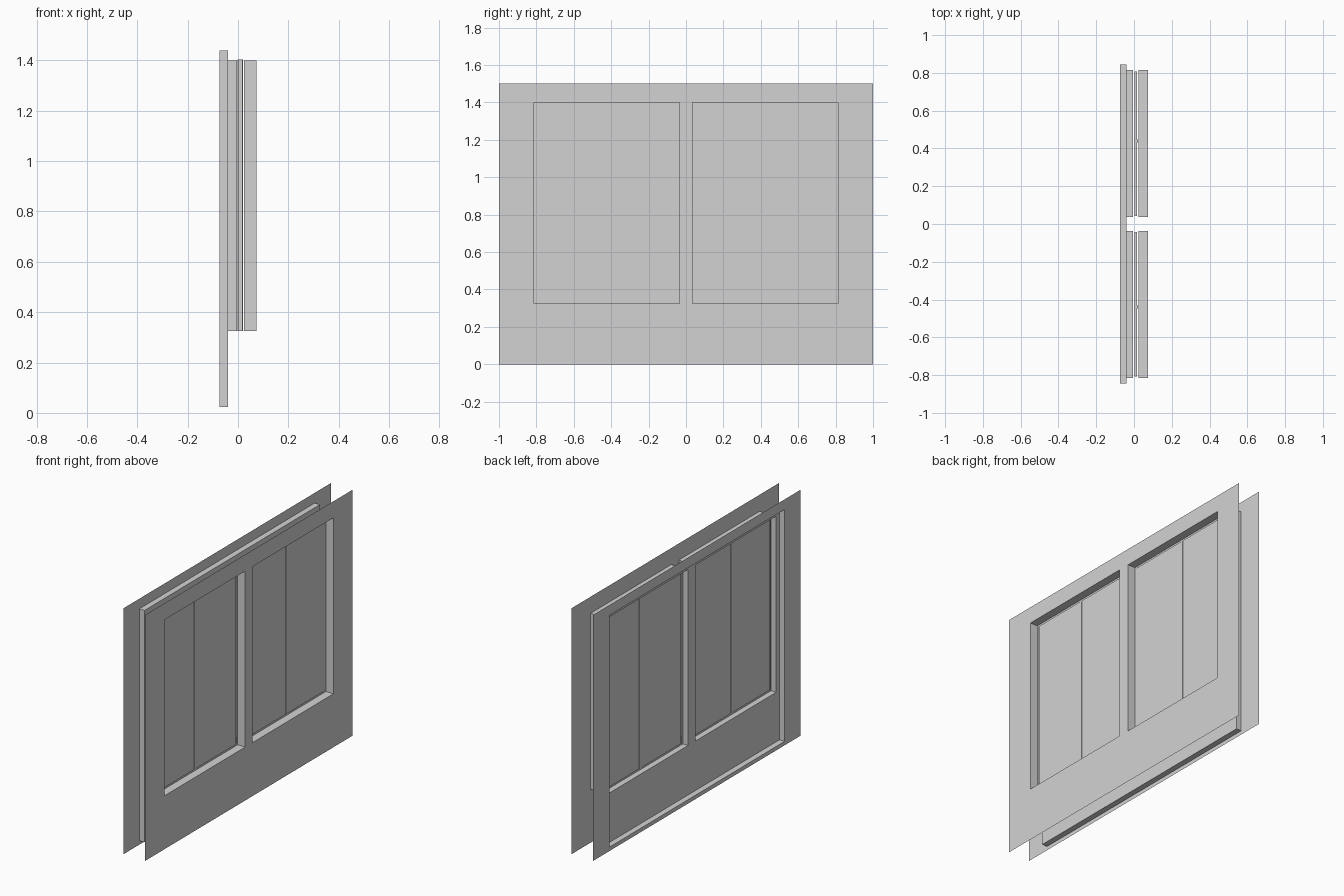
import bpy
import bmesh

cube = bpy.data.objects.get("Cube")
if cube:
    bpy.data.objects.remove(cube, do_unlink=True)

grey = bpy.data.materials.new("plain grey")
grey.use_nodes = True
grey.diffuse_color = (0.65, 0.65, 0.65, 1)
grey.node_tree.nodes["Principled BSDF"].inputs["Base Color"].default_value = grey.diffuse_color

# Depth planes, from the recessed face to the plain face
BACK, RECESS, LIP_BACK, LIP_FRONT, FRONT = -0.074, -0.039, -0.004, 0.023, 0.074

# Rectangles are (y0, z0, y1, z1)
WALL = (-1, 0, 1, 1.5)
NICHE = (-0.845, 0.024, 0.845, 1.438)
WINDOWS = {"left": (0.036, 0.326, 0.814, 1.399),
           "right": (-0.814, 0.326, -0.036, 1.399)}


def finish(name, bm):
    mesh = bpy.data.meshes.new(name)
    bm.to_mesh(mesh)
    bm.free()
    mesh.materials.append(grey)
    obj = bpy.data.objects.new(name, mesh)
    bpy.context.collection.objects.link(obj)


def inset(r, d):
    return (r[0] + d, r[1] + d, r[2] - d, r[3] - d)


def sheet(name, x, outer, holes, facing):
    """Flat sheet across the x axis with rectangular holes."""
    rects = [outer] + holes
    ys = sorted({v for r in rects for v in (r[0], r[2])})
    zs = sorted({v for r in rects for v in (r[1], r[3])})
    bm = bmesh.new()
    grid = {(y, z): bm.verts.new((x, y, z)) for y in ys for z in zs}
    for y0, y1 in zip(ys, ys[1:]):
        for z0, z1 in zip(zs, zs[1:]):
            cy, cz = (y0 + y1) / 2, (z0 + z1) / 2
            if any(h[0] < cy < h[2] and h[1] < cz < h[3] for h in holes):
                continue
            loop = [grid[p] for p in ((y0, z0), (y1, z0), (y1, z1), (y0, z1))]
            bm.faces.new(loop if facing > 0 else loop[::-1])
    finish(name, bm)


def reveal(name, x0, x1, r):
    """Four strips lining an opening, facing into it."""
    bm = bmesh.new()
    corners = [(r[0], r[1]), (r[2], r[1]), (r[2], r[3]), (r[0], r[3])]
    near, far = ([bm.verts.new((x, y, z)) for y, z in corners] for x in (x0, x1))
    for i in range(4):
        j = (i + 1) % 4
        bm.faces.new((near[i], far[i], far[j], near[j]))
    finish(name, bm)


def box(name, x0, x1, r):
    bm = bmesh.new()
    bmesh.ops.create_cube(bm, size=1)
    for v in bm.verts:
        v.co = (x1 if v.co.x > 0 else x0,
                r[2] if v.co.y > 0 else r[0],
                r[3] if v.co.z > 0 else r[1])
    finish(name, bm)


# Wall skins and the shallow niche on the recessed side
openings = list(WINDOWS.values())
sheet("plain_wall_skin", FRONT, WALL, openings, 1)
sheet("niche_wall_skin", BACK, WALL, [NICHE], -1)
reveal("niche_reveal", BACK, RECESS, NICHE)
sheet("niche_panel", RECESS, NICHE, openings, -1)

# Window linings, lips, panes and meeting stiles
for side, r in WINDOWS.items():
    reveal(side + "_front_reveal", LIP_FRONT, FRONT, r)
    reveal(side + "_back_reveal", RECESS, LIP_BACK, r)
    sheet(side + "_front_lip", LIP_FRONT, r, [inset(r, 0.012)], 1)
    sheet(side + "_back_lip", LIP_BACK, r, [inset(r, 0.012)], -1)
    y0, z0, y1, z1 = inset(r, 0.007)
    split = 0.44 if y0 > 0 else -0.44
    low, high = r[1], r[3] + 0.005
    box(side + "_pane_one", 0.002, 0.017, (y0, low, split - 0.008, high))
    box(side + "_pane_two", 0.002, 0.017, (split + 0.008, low, y1, high))
    box(side + "_meeting_stile", -0.001, 0.020,
        (split - 0.008, low, split + 0.008, high))
